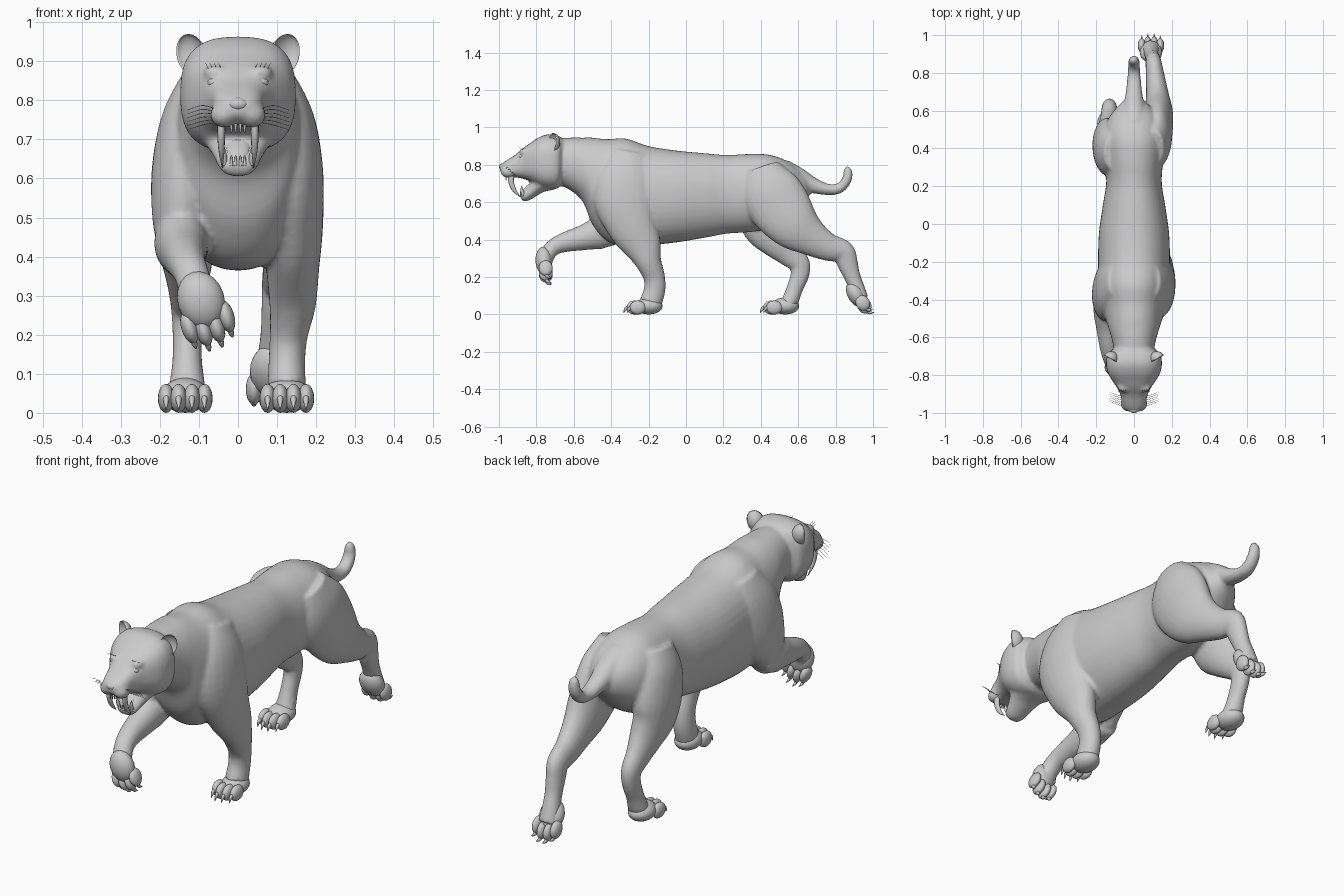
import bpy, bmesh, math
from mathutils import Vector, Matrix

X, Z = Vector((1, 0, 0)), Vector((0, 0, 1))


def spline(nodes, n):
    """Catmull-Rom interpolation of tuples."""
    out, m = [], len(nodes)
    for i in range(m - 1):
        a, b, c, d = (nodes[max(i - 1, 0)], nodes[i], nodes[i + 1], nodes[min(i + 2, m - 1)])
        for k in range(n):
            t = k / n
            out.append([0.5 * (2 * q + (r - p) * t + (2 * p - 5 * q + 4 * r - s) * t * t
                               + (3 * q - p - 3 * r + s) * t ** 3)
                        for p, q, r, s in zip(a, b, c, d)])
    return out + [list(nodes[-1])]


def tube(bm, nodes, seg=24, n=5, power=2, axis=None, mat=Matrix()):
    """Loft of elliptic rings; node = x, y, z, side radius, depth radius."""
    pts = spline(nodes, n)
    cs = [Vector(p[:3]) for p in pts]
    ref = X if abs((cs[-1] - cs[0]).normalized().x) < 0.8 else Z
    rings = []
    for i, p in enumerate(pts):
        t = axis or (cs[min(i + 1, len(cs) - 1)] - cs[max(i - 1, 0)]).normalized()
        side = (ref - t * ref.dot(t)).normalized()
        up = t.cross(side)
        ring = []
        for k in range(seg):
            a = 2 * math.pi * k / seg
            c, s = math.cos(a), math.sin(a)
            c = math.copysign(abs(c) ** (2 / power), c)
            s = math.copysign(abs(s) ** (2 / power), s)
            ring.append(bm.verts.new(mat @ (cs[i] + side * c * max(p[3], .0005)
                                            + up * s * max(p[4], .0005))))
        rings.append(ring)
    for a, b in zip(rings, rings[1:]):
        for k in range(seg):
            bm.faces.new((a[k], a[(k + 1) % seg], b[(k + 1) % seg], b[k]))
    bm.faces.new(rings[0])
    bm.faces.new(rings[-1])


def trunk(bm, rows, power):
    """Loft along y; row = y, bottom z, top z, half width."""
    tube(bm, [(0, y, (b + t) / 2, w, (t - b) / 2) for y, b, t, w in rows],
         seg=40, power=power, axis=Vector((0, 1, 0)))


def ball(bm, pos, size, mat=Matrix(), seg=20):
    m = mat @ Matrix.Translation(pos) @ Matrix.Diagonal((*size, 1))
    return bmesh.ops.create_uvsphere(bm, u_segments=seg, v_segments=seg // 2 + 2,
                                     radius=1, matrix=m)["verts"]


def make(name, bm):
    bmesh.ops.recalc_face_normals(bm, faces=bm.faces)
    me = bpy.data.meshes.new(name)
    bm.to_mesh(me)
    bm.free()
    for p in me.polygons:
        p.use_smooth = True
    ob = bpy.data.objects.new(name, me)
    bpy.context.collection.objects.link(ob)
    return ob


# torso and neck
bm = bmesh.new()
trunk(bm, [(-.70, .70, .94, .10), (-.62, .665, .945, .115), (-.55, .60, .945, .135),
           (-.50, .48, .945, .152), (-.42, .39, .937, .17), (-.32, .365, .94, .185),
           (-.20, .37, .90, .19), (-.05, .385, .876, .186), (.10, .41, .862, .165),
           (.22, .432, .852, .147), (.34, .44, .858, .155), (.45, .46, .853, .165),
           (.55, .52, .815, .14), (.63, .60, .755, .08), (.67, .65, .72, .03)], 2.15)
# skull with square cheeks and muzzle
trunk(bm, [(-.66, .72, .94, .10), (-.685, .675, .955, .138), (-.74, .668, .963, .148),
           (-.79, .685, .945, .138), (-.83, .71, .918, .115), (-.87, .725, .89, .088),
           (-.91, .732, .855, .07), (-.95, .735, .83, .062), (-.98, .75, .81, .047),
           (-.995, .765, .797, .025)], 2.7)
for s in (-1, 1):
    ball(bm, (s * .034, -.95, .763), (.038, .042, .034))     # whisker pads
    ball(bm, (s * .055, -.862, .872), (.035, .03, .018))     # brows
# lower jaw
tube(bm, [(0, -.72, .72, .10, .055), (0, -.78, .695, .085, .045), (0, -.82, .662, .065, .036),
          (0, -.86, .633, .05, .03), (0, -.882, .622, .035, .018)])
# tail
tube(bm, [(0, .52, .77, .07, .06), (0, .60, .73, .06, .055), (0, .68, .69, .046, .042),
          (0, .76, .668, .037, .03), (0, .82, .675, .033, .028), (0, .86, .72, .03, .026),
          (0, .865, .765, .024, .024), (0, .855, .788, .012, .012)])
# standing front leg
tube(bm, [(.09, -.30, .86, .05, .10), (.12, -.32, .75, .075, .15), (.135, -.33, .62, .083, .165),
          (.14, -.29, .48, .078, .135), (.14, -.235, .37, .068, .105), (.14, -.20, .28, .06, .07),
          (.13, -.17, .20, .049, .058), (.125, -.168, .13, .047, .058), (.125, -.19, .06, .05, .06)])
# raised front leg: upper arm, then forearm
tube(bm, [(-.09, -.30, .86, .05, .10), (-.12, -.32, .75, .075, .15), (-.138, -.36, .62, .083, .155),
          (-.145, -.40, .49, .074, .115), (-.145, -.40, .40, .055, .05)])
tube(bm, [(-.145, -.36, .42, .055, .05), (-.145, -.45, .435, .07, .085), (-.14, -.55, .41, .06, .068),
          (-.132, -.65, .385, .05, .053), (-.12, -.71, .358, .045, .044),
          (-.105, -.745, .31, .045, .04), (-.09, -.752, .26, .048, .035)])
# hind leg stretched back
tube(bm, [(.10, .40, .78, .06, .10), (.12, .44, .68, .075, .155), (.125, .50, .58, .08, .165),
          (.13, .58, .48, .077, .14), (.125, .67, .41, .062, .10), (.115, .76, .36, .052, .075),
          (.105, .84, .335, .044, .062), (.10, .865, .27, .04, .055), (.095, .89, .20, .038, .044),
          (.09, .92, .13, .042, .04), (.09, .945, .08, .045, .033)])
# hind leg standing
tube(bm, [(-.10, .38, .78, .06, .10), (-.125, .39, .68, .08, .14), (-.137, .41, .57, .083, .15),
          (-.137, .44, .47, .078, .135), (-.13, .495, .39, .065, .10), (-.13, .555, .325, .05, .073),
          (-.13, .607, .27, .042, .057), (-.13, .608, .21, .038, .05), (-.13, .582, .14, .038, .044),
          (-.13, .56, .08, .045, .045), (-.13, .54, .05, .05, .04)])
body = make("body", bm)
rm = body.modifiers.new("fuse", "REMESH")
rm.mode, rm.voxel_size, rm.use_smooth_shade = "VOXEL", .009, True
sm = body.modifiers.new("soften", "SMOOTH")
sm.factor, sm.iterations = .5, 6


# paws: toes point along local -y, sole on local z = 0
def paw(name, mat):
    bm = bmesh.new()
    ball(bm, (0, 0, .045), (.06, .075, .045), mat)
    for x, y in ((-.049, -.058), (-.017, -.075), (.017, -.075), (.049, -.058)):
        ball(bm, (x, y, .037), (.021, .043, .037), mat)
        tube(bm, [(x, y - .025, .04, .009, .011), (x, y - .047, .03, .007, .009),
                  (x, y - .058, .008, .001, .001)], 8, 3, mat=mat)
    make(name, bm)


T, R = Matrix.Translation, Matrix.Rotation
paw("front_paw_standing", T((.125, -.20, 0)))
paw("hind_paw_standing", T((-.135, .53, 0)))
paw("front_paw_raised", T((-.095, -.715, .29)) @ R(-.3, 4, "Y") @ R(math.radians(92), 4, "X"))
paw("hind_paw_pushing", T((.09, .948, .13)) @ R(math.radians(120), 4, "X"))

# ears: sphere with its front half folded inward into a cup
bm = bmesh.new()
for s in (-1, 1):
    m = T((s * .122, -.715, .918)) @ R(s * .5, 4, "Z") @ R(s * .3, 4, "Y")
    for v in ball(bm, (0, 0, 0), (1, 1, 1)):
        y = v.co.y if v.co.y > 0 else -.65 * v.co.y
        v.co = m @ Vector((v.co.x * .04, y * .042, v.co.z * .053))
make("ears", bm)

# eyes
bm = bmesh.new()
for s in (-1, 1):
    ball(bm, (s * .058, -.878, .845), (.02, .018, .014))
make("eyes", bm)

# nose pad
bm = bmesh.new()
ball(bm, (0, -.982, .79), (.026, .018, .017))
make("nose", bm)

# tongue
bm = bmesh.new()
tube(bm, [(0, -.76, .71, .03, .012), (0, -.81, .70, .032, .013), (0, -.85, .672, .03, .012),
          (0, -.872, .652, .02, .008), (0, -.878, .645, .005, .003)], 16)
make("tongue", bm)

# sabre teeth, lower canines and incisors
bm = bmesh.new()
for s in (-1, 1):
    tube(bm, [(s * .042, -.935, .76, .011, .017), (s * .043, -.935, .71, .01, .015),
              (s * .042, -.918, .665, .007, .011), (s * .04, -.885, .627, .001, .001)], 12)
    tube(bm, [(s * .034, -.868, .635, .009, .01), (s * .037, -.878, .665, .007, .008),
              (s * .038, -.878, .69, .001, .001)], 10)
    for x in (.006, .017):
        tube(bm, [(s * x, -.962, .745, .005, .005), (s * x, -.962, .718, .002, .002)], 8)
        tube(bm, [(s * x, -.882, .632, .005, .005), (s * x, -.885, .658, .002, .002)], 8)
make("teeth", bm)

# whiskers and brow hairs
bm = bmesh.new()
for s in (-1, 1):
    for i in range(6):
        y, z = -.965 + .01 * i, .775 - .006 * i
        tube(bm, [(s * .05, y, z, .001, .001), (s * .09, y + .01, z + .012 - .004 * i, .001, .001),
                  (s * .13, y + .025, z - .004 * i, .0005, .0005)], 4, 4)
    for i in range(4):
        x = .04 + .011 * i
        tube(bm, [(s * x, -.86, .875, .001, .001), (s * (x + .01), -.895, .895, .0005, .0005)], 4, 2)
make("whiskers", bm)
